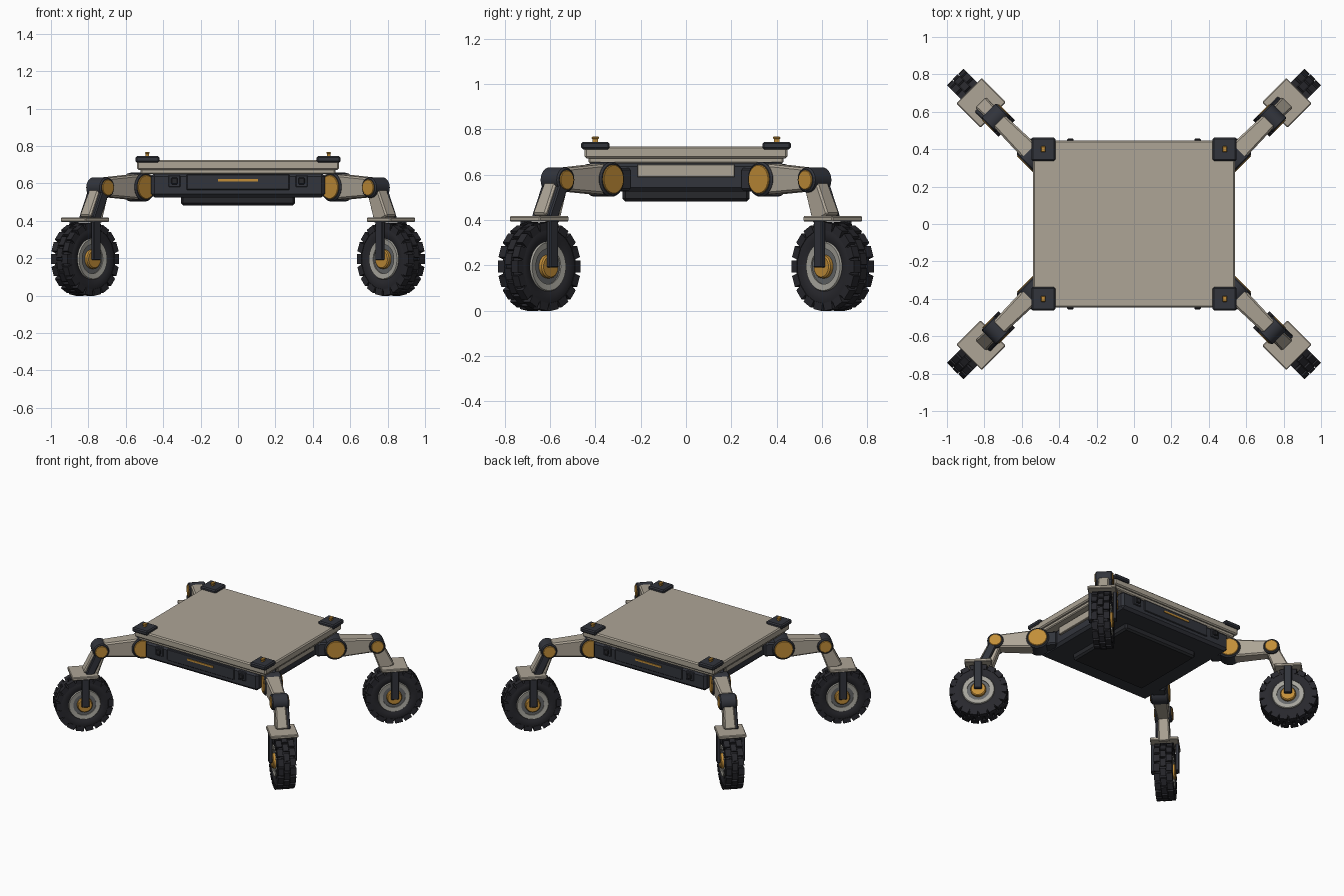
import bpy, bmesh, math
from mathutils import Matrix, Vector

if "Cube" in bpy.data.objects:
    bpy.data.objects.remove(bpy.data.objects["Cube"])


def mat(name, r, g, b):
    m = bpy.data.materials.new(name)
    m.diffuse_color = (r, g, b, 1)
    m.use_nodes = True
    m.node_tree.nodes["Principled BSDF"].inputs["Base Color"].default_value = m.diffuse_color
    return m


TAN = mat("tan_panel", 0.42, 0.375, 0.305)
DARK = mat("dark_frame", 0.032, 0.035, 0.045)
BLACK = mat("black_underside", 0.02, 0.021, 0.025)
TYRE = mat("tyre_rubber", 0.021, 0.021, 0.026)
GOLD = mat("gold_joint", 0.54, 0.27, 0.04)
GREY = mat("grey_rim", 0.38, 0.37, 0.33)
STEEL = mat("steel_disc", 0.13, 0.135, 0.14)


def finish(name, bm, material, smooth=False):
    bmesh.ops.recalc_face_normals(bm, faces=bm.faces)
    me = bpy.data.meshes.new(name)
    bm.to_mesh(me)
    bm.free()
    me.materials.append(material)
    if smooth:
        for p in me.polygons:
            p.use_smooth = True
        me.set_sharp_from_angle(angle=math.radians(35))
    return me


def add_box(bm, lo, hi, bevel=0.0):
    c = (Vector(lo) + Vector(hi)) / 2
    s = Vector(hi) - Vector(lo)
    res = bmesh.ops.create_cube(bm, size=1, matrix=Matrix.Translation(c) @ Matrix.Diagonal((*s, 1)))
    if bevel:
        edges = list({e for v in res["verts"] for e in v.link_edges})
        bmesh.ops.bevel(bm, geom=edges, offset=bevel, segments=1, affect='EDGES')


def box(name, lo, hi, material, bevel=0.0):
    bm = bmesh.new()
    add_box(bm, lo, hi, bevel)
    return finish(name, bm, material)


def beam(name, a, b, ha, hb, wa, wb, material, bevel):
    """Tapered box beam in the local XZ plane, half heights ha, hb and half widths wa, wb."""
    a, b = Vector(a), Vector(b)
    d = (b - a).normalized()
    n = Vector((-d.z, 0, d.x))
    bm = bmesh.new()
    rings = []
    for p, h, w in ((a, ha, wa), (b, hb, wb)):
        rings.append([bm.verts.new(p + n * (h * i) + Vector((0, w * j, 0)))
                      for i, j in ((-1, -1), (1, -1), (1, 1), (-1, 1))])
    for r in rings:
        bm.faces.new(r)
    for i in range(4):
        k = (i + 1) % 4
        bm.faces.new((rings[0][i], rings[0][k], rings[1][k], rings[1][i]))
    bmesh.ops.recalc_face_normals(bm, faces=bm.faces)
    bmesh.ops.bevel(bm, geom=bm.edges[:], offset=bevel, segments=1, affect='EDGES')
    return finish(name, bm, material)


def add_lathe(bm, prof, centre, n):
    """Closed (radius, y) profile turned about the local Y axis."""
    rings = []
    for i in range(n):
        t = 2 * math.pi * i / n
        rings.append([bm.verts.new((centre[0] + r * math.cos(t), centre[1] + y, centre[2] + r * math.sin(t)))
                      for r, y in prof])
    m = len(prof)
    for i in range(n):
        a, b = rings[i], rings[(i + 1) % n]
        for j in range(m):
            k = (j + 1) % m
            bm.faces.new((a[j], a[k], b[k], b[j]))
    bmesh.ops.remove_doubles(bm, verts=bm.verts, dist=1e-6)


def drum(name, c, r, h, material, bev=0.006, n=32):
    bm = bmesh.new()
    e = 1e-8
    add_lathe(bm, [(e, -h), (r - bev, -h), (r, -h + bev), (r, h - bev), (r - bev, h), (e, h)], c, n)
    bmesh.ops.dissolve_degenerate(bm, dist=1e-6, edges=bm.edges)
    return finish(name, bm, material, True)


def place(me, name=None, matrix=Matrix()):
    ob = bpy.data.objects.new(name or me.name, me)
    bpy.context.collection.objects.link(ob)
    ob.matrix_world = matrix
    return ob


# chassis: body, belly tray, two-layer deck
place(box("body", (-0.465, -0.435, 0.525), (0.465, 0.435, 0.655), DARK, 0.018))
place(box("belly_tray", (-0.305, -0.28, 0.482), (0.305, 0.28, 0.54), BLACK, 0.012))
place(box("deck_lower", (-0.52, -0.43, 0.65), (0.52, 0.43, 0.69), TAN, 0.006))
place(box("deck_top", (-0.54, -0.447, 0.672), (0.54, 0.447, 0.725), TAN, 0.008))

# front and back panels with light strip and sensor pads
for s, side in ((-1, "front"), (1, "back")):
    def yb(x0, x1, y0, y1, z0, z1):
        return (x0, min(s * y0, s * y1), z0), (x1, max(s * y0, s * y1), z1)
    place(box(side + "_panel", *yb(-0.275, 0.275, 0.42, 0.442, 0.565, 0.648), DARK, 0.004))
    place(box(side + "_light_strip", *yb(-0.107, 0.107, 0.44, 0.447, 0.611, 0.624), GOLD))
    for x in (-0.34, 0.34):
        place(box(side + "_sensor_pad", *yb(x - 0.032, x + 0.032, 0.42, 0.443, 0.58, 0.643), DARK, 0.004))
        place(box(side + "_sensor_eye", *yb(x - 0.017, x + 0.017, 0.44, 0.456, 0.595, 0.63), BLACK, 0.004))

# light panels on the left and right sides
for x in (-0.47, 0.47):
    place(box("side_panel", (x - 0.01, -0.215, 0.59), (x + 0.01, 0.215, 0.646), TAN, 0.003))

# deck corner caps with pins
for x in (-0.485, 0.485):
    for y in (-0.4, 0.4):
        place(box("corner_cap", (x - 0.064, y - 0.063, 0.712), (x + 0.064, y + 0.063, 0.745), DARK, 0.008))
        place(box("corner_pin", (x - 0.009, y - 0.012, 0.74), (x + 0.009, y + 0.012, 0.758), GOLD))
        place(box("corner_pin_head", (x - 0.012, y - 0.016, 0.757), (x + 0.012, y + 0.016, 0.768), GOLD, 0.003))

# one leg, built along local +X with the hip at the origin
HIP, KNEE, WHEEL = (0, 0, 0.58), (0.286, 0, 0.577), (0.4, 0, 0.195)
leg = [
    box("hip_bracket", (-0.13, -0.05, 0.53), (0.0, 0.05, 0.63), DARK, 0.01),
    drum("hip_joint", HIP, 0.077, 0.06, DARK, 0.008),
    drum("hip_cap", HIP, 0.064, 0.066, GOLD, 0.003),
    beam("thigh", (0.02, 0, 0.58), (0.27, 0, 0.579), 0.068, 0.05, 0.052, 0.043, TAN, 0.01),
    drum("knee_joint", KNEE, 0.055, 0.057, DARK, 0.007),
    drum("knee_cap", KNEE, 0.043, 0.062, GOLD, 0.003),
    beam("shin", (0.292, 0, 0.56), (0.358, 0, 0.405), 0.042, 0.052, 0.036, 0.04, TAN, 0.008),
    beam("shin_strut", (0.297, 0.042, 0.56), (0.368, 0.042, 0.405), 0.027, 0.027, 0.016, 0.016, DARK, 0.006),
    box("fork_plate", (0.308, -0.096, 0.394), (0.492, 0.096, 0.417), TAN, 0.005),
    drum("rim_disc", WHEEL, 0.09, 0.05, STEEL, 0.003),
    drum("wheel_hub", WHEEL, 0.052, 0.073, GOLD, 0.006),
]
for y in (-0.083, 0.083):
    leg.append(box("fork_arm", (0.374, y - 0.012, 0.19), (0.426, y + 0.012, 0.4), DARK, 0.004))

# rim ring
bm = bmesh.new()
add_lathe(bm, [(0.078, -0.057), (0.106, -0.061), (0.11, -0.055), (0.11, 0.055), (0.106, 0.061), (0.078, 0.057)],
          WHEEL, 36)
leg.append(finish("rim_ring", bm, GREY, True))

# tyre carcass
bm = bmesh.new()
half = [(0.105, 0.05), (0.125, 0.06), (0.15, 0.062), (0.172, 0.056), (0.183, 0.04)]
add_lathe(bm, half + [(r, -y) for r, y in reversed(half)], WHEEL, 36)
leg.append(finish("tyre", bm, TYRE, True))

# tread blocks: centre column staggered against the two shoulder columns
bm = bmesh.new()
N = 18
for i in range(N):
    for y, w, shift in ((0, 0.019, 0.5), (-0.042, 0.02, 0), (0.042, 0.02, 0)):
        start = len(bm.verts)
        add_box(bm, (0.16, y - w, -0.026), (0.195, y + w, 0.026))
        bm.verts.ensure_lookup_table()
        rot = Matrix.Translation(WHEEL) @ Matrix.Rotation(2 * math.pi * (i + shift) / N, 4, 'Y')
        bmesh.ops.transform(bm, matrix=rot, verts=bm.verts[start:])
leg.append(finish("tyre_tread", bm, TYRE))

# four rotated copies of the leg
for side, sx, sy in (("back_right", 1, 1), ("back_left", -1, 1), ("front_left", -1, -1), ("front_right", 1, -1)):
    M = Matrix.Translation((sx * 0.535, sy * 0.365, 0)) @ Matrix.Rotation(math.atan2(sy, sx), 4, 'Z')
    for me in leg:
        place(me, side + "_" + me.name.split(".")[0], M)
